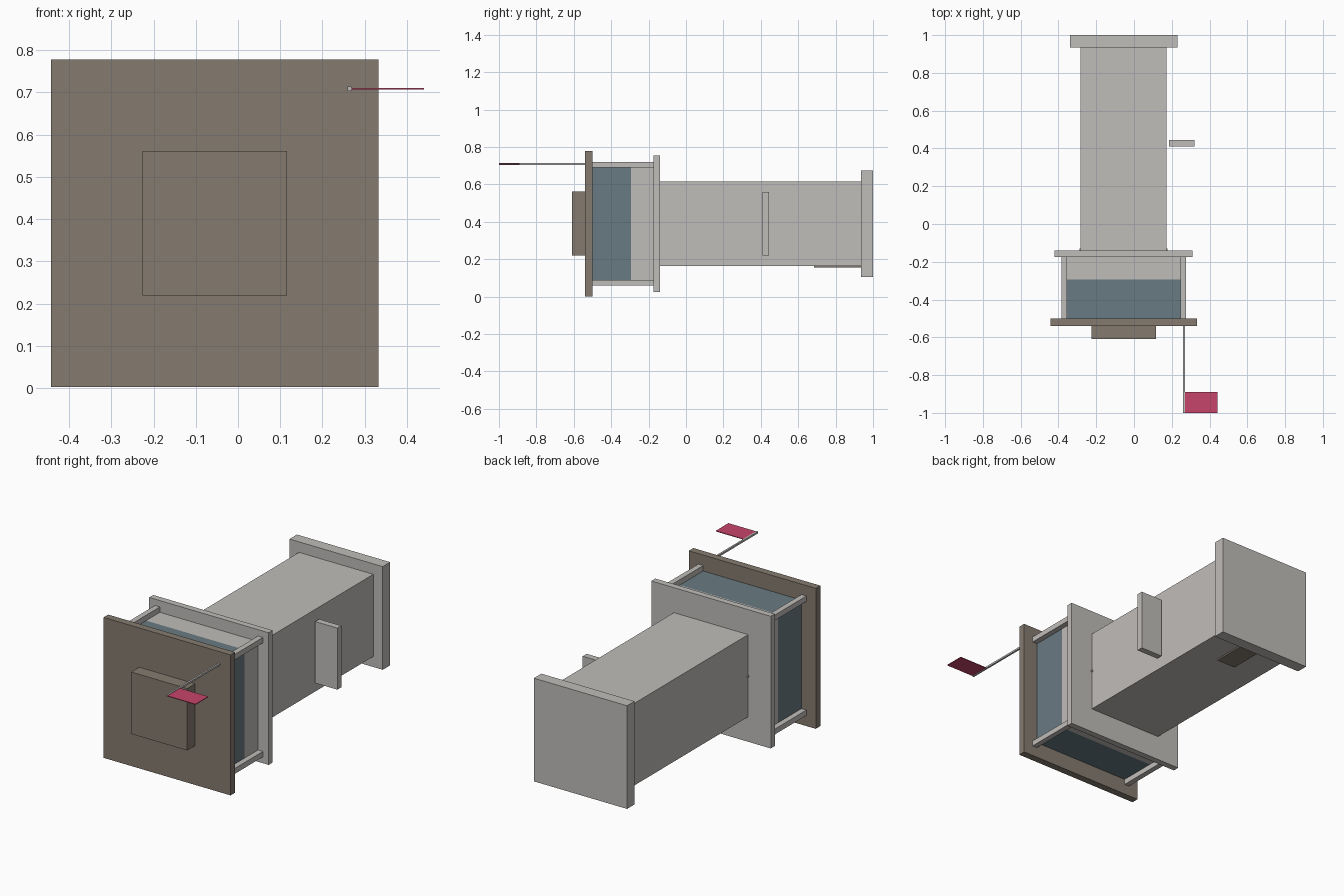
import bpy

if "Cube" in bpy.data.objects:
    bpy.data.objects.remove(bpy.data.objects["Cube"], do_unlink=True)


def material(name, r, g, b):
    m = bpy.data.materials.new(name)
    m.use_nodes = True
    m.diffuse_color = (r, g, b, 1)
    m.node_tree.nodes["Principled BSDF"].inputs["Base Color"].default_value = (r, g, b, 1)
    return m


STONE = material("pale_stone", 0.53, 0.51, 0.49)
BROWN = material("roof_brown", 0.235, 0.198, 0.162)
GLASS = material("window_blue", 0.141, 0.195, 0.223)
PINK = material("flag_pink", 0.565, 0.06, 0.147)

# Axis of the tower, which lies along y
CX, CZ = -0.055, 0.39


def box(name, mat, x, y, z):
    """Box from (low, high) ranges."""
    spans = (x, y, z)
    bpy.ops.mesh.primitive_cube_add(size=1, location=[(a + b) / 2 for a, b in spans])
    ob = bpy.context.object
    ob.name = name
    ob.scale = [b - a for a, b in spans]
    bpy.ops.object.transform_apply(location=False, rotation=False, scale=True)
    ob.data.materials.append(mat)
    return ob


def section(name, mat, half, y0, y1):
    """Square tower section centred on the axis."""
    return box(name, mat, (CX - half, CX + half), (y0, y1), (CZ - half, CZ + half))


# Tower body
section("base_slab", STONE, 0.285, 0.935, 1.0)
section("shaft", STONE, 0.227, -0.14, 0.935)
section("gallery_deck", STONE, 0.365, -0.175, -0.14)

# Lantern room and roof
section("lantern_wall", STONE, 0.3, -0.295, -0.175)
section("lantern_glass", GLASS, 0.3, -0.5, -0.295)
section("roof_plate", BROWN, 0.388, -0.54, -0.5)
section("roof_block", BROWN, 0.171, -0.61, -0.54)

# Corner posts just outside the lantern corners
for sx in (-1, 1):
    for sz in (-1, 1):
        px, pz = CX + sx * 0.315, CZ + sz * 0.315
        box("corner_post", STONE, (px - 0.015, px + 0.015), (-0.5, -0.175),
            (pz - 0.015, pz + 0.015))

# Door on the underside, and the free-standing side panel
box("door", BROWN, (CX - 0.058, CX + 0.058), (0.685, 0.935), (0.155, 0.17))
box("side_panel", STONE, (0.185, 0.32), (0.41, 0.445), (0.22, 0.56))

# Small pin through the top of the shaft
box("shaft_pin", STONE, (-0.288, 0.178), (-0.14, -0.13), (CZ - 0.005, CZ + 0.005))

# Flag
box("flag_pole", STONE, (0.259, 0.269), (-1.0, -0.52), (0.704, 0.714))
box("flag", PINK, (0.269, 0.441), (-1.0, -0.89), (0.707, 0.711))
